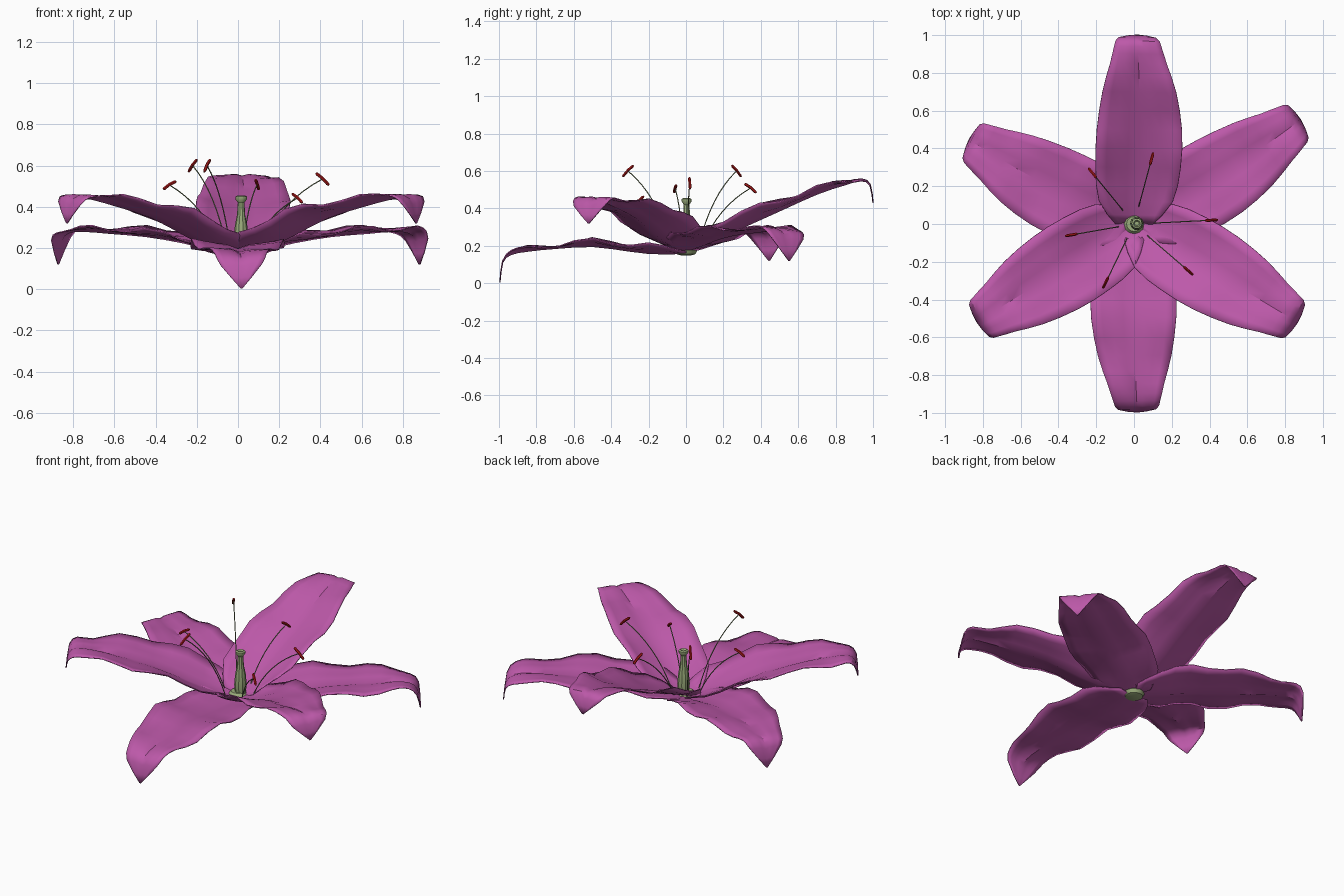
import bpy, bmesh, math, random
from mathutils import Vector

if "Cube" in bpy.data.objects:
    bpy.data.objects.remove(bpy.data.objects["Cube"])

random.seed(4)


def material(name, rgb):
    m = bpy.data.materials.new(name)
    m.diffuse_color = (*rgb, 1)
    m.use_nodes = True
    m.node_tree.nodes["Principled BSDF"].inputs["Base Color"].default_value = m.diffuse_color
    return m


PINK = material("petal_pink", (0.51, 0.10, 0.40))
GREEN = material("pistil_green", (0.33, 0.42, 0.20))
STALK = material("filament_green", (0.20, 0.25, 0.13))
RED = material("anther_red", (0.42, 0.01, 0.01))


def finish(name, bm, mat, angle=35):
    bmesh.ops.recalc_face_normals(bm, faces=bm.faces)
    me = bpy.data.meshes.new(name)
    bm.to_mesh(me)
    bm.free()
    ob = bpy.data.objects.new(name, me)
    bpy.context.collection.objects.link(ob)
    me.materials.append(mat)
    bpy.ops.object.select_all(action='DESELECT')
    ob.select_set(True)
    bpy.context.view_layer.objects.active = ob
    bpy.ops.object.shade_smooth_by_angle(angle=math.radians(angle))
    return ob


def spline(vals, i, t):
    """Catmull-Rom value between vals[i] and vals[i+1]."""
    a, b = vals[max(i - 1, 0)], vals[i]
    c, d = vals[i + 1], vals[min(i + 2, len(vals) - 1)]
    return 0.5 * (2 * b + (c - a) * t + (2 * a - 5 * b + 4 * c - d) * t * t
                  + (3 * b - a - 3 * c + d) * t ** 3)


# Petals: shared outline (radius, half width, cup height) plus a height profile each
RADIUS = [0.0, 0.12, 0.3, 0.5, 0.7, 0.85, 0.94, 0.985, 1.0]
WIDTH = [0.10, 0.195, 0.225, 0.225, 0.195, 0.15, 0.125, 0.10, 0.004]
CUP = [0.03, 0.07, 0.07, 0.045, 0.02, 0.0, 0.0, 0.0, 0.0]
COLS = 8


def petal(name, angle, length, heights, cup_scale, shift):
    bm = bmesh.new()
    a = math.radians(angle)
    out = Vector((math.cos(a), math.sin(a), 0))
    side = Vector((-math.sin(a), math.cos(a), 0))
    phase = [random.uniform(0, 6.28) for _ in range(2)]
    rows = []
    steps = [(i, t) for i in range(8) for t in (0, 0.5)] + [(7, 1.0)]
    for i, t in steps:
        r, w = spline(RADIUS, i, t), spline(WIDTH, i, t)
        z, cup = spline(heights, i, t), spline(CUP, i, t)
        row = []
        for c in range(COLS + 1):
            v = 2 * c / COLS - 1
            fade = min(1, w / 0.15) * min(1, r / 0.2)
            ruffle = 0.016 * abs(v) * math.sin(17 * r + phase[int(v > 0)]) * fade
            groove = -0.014 * fade if c == COLS // 2 else 0
            p = out * r * length + side * (w * v + shift * math.sin(math.pi * r))
            p.z = z + cup * cup_scale * v * v + ruffle + groove
            row.append(bm.verts.new(p))
        rows.append(row)
    for r0, r1 in zip(rows, rows[1:]):
        for c in range(COLS):
            bm.faces.new((r0[c], r1[c], r1[c + 1], r0[c + 1]))
    ob = finish(name, bm, PINK)
    sol = ob.modifiers.new("thickness", 'SOLIDIFY')
    sol.thickness, sol.offset = 0.006, 0
    return ob


BACK = [0.17, 0.23, 0.31, 0.40, 0.49, 0.54, 0.56, 0.53, 0.43]
INNER = [0.17, 0.20, 0.27, 0.36, 0.415, 0.45, 0.46, 0.42, 0.32]
OUTER = [0.17, 0.20, 0.24, 0.27, 0.285, 0.295, 0.285, 0.24, 0.12]
FRONT = [0.16, 0.165, 0.185, 0.21, 0.20, 0.185, 0.165, 0.12, 0.003]
petal("inner_petal_back", 89, 1.0, BACK, 1.0, 0.0 - 0.02)
petal("inner_petal_left", 212, 0.98, INNER, 1.0, 0.0)
petal("inner_petal_right", -31, 1.01, INNER, 1.0, 0.0)
petal("outer_petal_front", -89, 0.995, FRONT, 0.4, -0.01)
petal("outer_petal_right", 32, 1.04, OUTER, 0.5, -0.025)
petal("outer_petal_left", 153, 0.98, OUTER, 0.5, 0.025)


# Pistil and receptacle: turned profiles
def lathe(name, profile, centre, sides, mat):
    bm = bmesh.new()
    rings = [[bm.verts.new((centre[0] + r * math.cos(2 * math.pi * k / sides),
                            centre[1] + r * math.sin(2 * math.pi * k / sides), z))
              for k in range(sides)] for r, z in profile]
    for a, b in zip(rings, rings[1:]):
        for k in range(sides):
            n = (k + 1) % sides
            bm.faces.new((a[k], a[n], b[n], b[k]))
    bm.faces.new(rings[0])
    bm.faces.new(rings[-1])
    return finish(name, bm, mat)


lathe("pistil", [(0.03, 0.19), (0.036, 0.24), (0.03, 0.31), (0.02, 0.36), (0.016, 0.42),
                 (0.028, 0.437), (0.028, 0.45), (0.018, 0.455), (0.012, 0.445)],
      (0.015, 0.003), 10, GREEN)
lathe("receptacle", [(0.025, 0.148), (0.05, 0.155), (0.06, 0.175), (0.04, 0.20)],
      (0.0, 0.0), 12, GREEN)


# Stamens: thin curved filament with a tilted anther
def tube(name, points, radius, mat, sides=6, taper=False):
    bm = bmesh.new()
    rings = []
    for i, p in enumerate(points):
        d = (points[min(i + 1, len(points) - 1)] - points[max(i - 1, 0)]).normalized()
        u = d.cross(Vector((0.3, 0.2, 0.9)).cross(d)).cross(d).normalized()
        w = d.cross(u)
        rad = radius * (0.6 if taper and i in (0, len(points) - 1) else 1)
        rings.append([bm.verts.new(p + rad * (u * math.cos(2 * math.pi * k / sides)
                                              + w * math.sin(2 * math.pi * k / sides)))
                      for k in range(sides)])
    for a, b in zip(rings, rings[1:]):
        for k in range(sides):
            n = (k + 1) % sides
            bm.faces.new((a[k], a[n], b[n], b[k]))
    bm.faces.new(rings[0])
    bm.faces.new(rings[-1])
    return finish(name, bm, mat, 50)


# anther centre x, y, z, and its half drop
STAMENS = [(-0.22, 0.27, 0.60, 0.03), (0.093, 0.345, 0.508, 0.024), (0.41, 0.02, 0.535, 0.03),
           (0.288, -0.248, 0.442, 0.022), (-0.15, -0.31, 0.60, 0.03), (-0.332, -0.058, 0.505, 0.02)]
for n, (x, y, z, drop) in enumerate(STAMENS, 1):
    top = Vector((x, y, z))
    flat = Vector((x, y, 0))
    start, mid = flat * 0.25 + Vector((0, 0, 0.2)), flat * 0.5 + Vector((0, 0, 0.2 + (z - 0.2) * 0.68))
    path = [start * (1 - t) ** 2 + mid * 2 * t * (1 - t) + top * t * t
            for t in [k / 8 for k in range(9)]]
    tube(f"filament_{n}", path, 0.003, STALK, 5)
    lean = flat.normalized() * 0.032 - Vector((0, 0, drop))
    bow = Vector((0, 0, 0.004))
    tube(f"anther_{n}", [top - lean, top - lean * 0.8, top + bow, top + lean * 0.8, top + lean],
         0.008, RED, 6, True)
